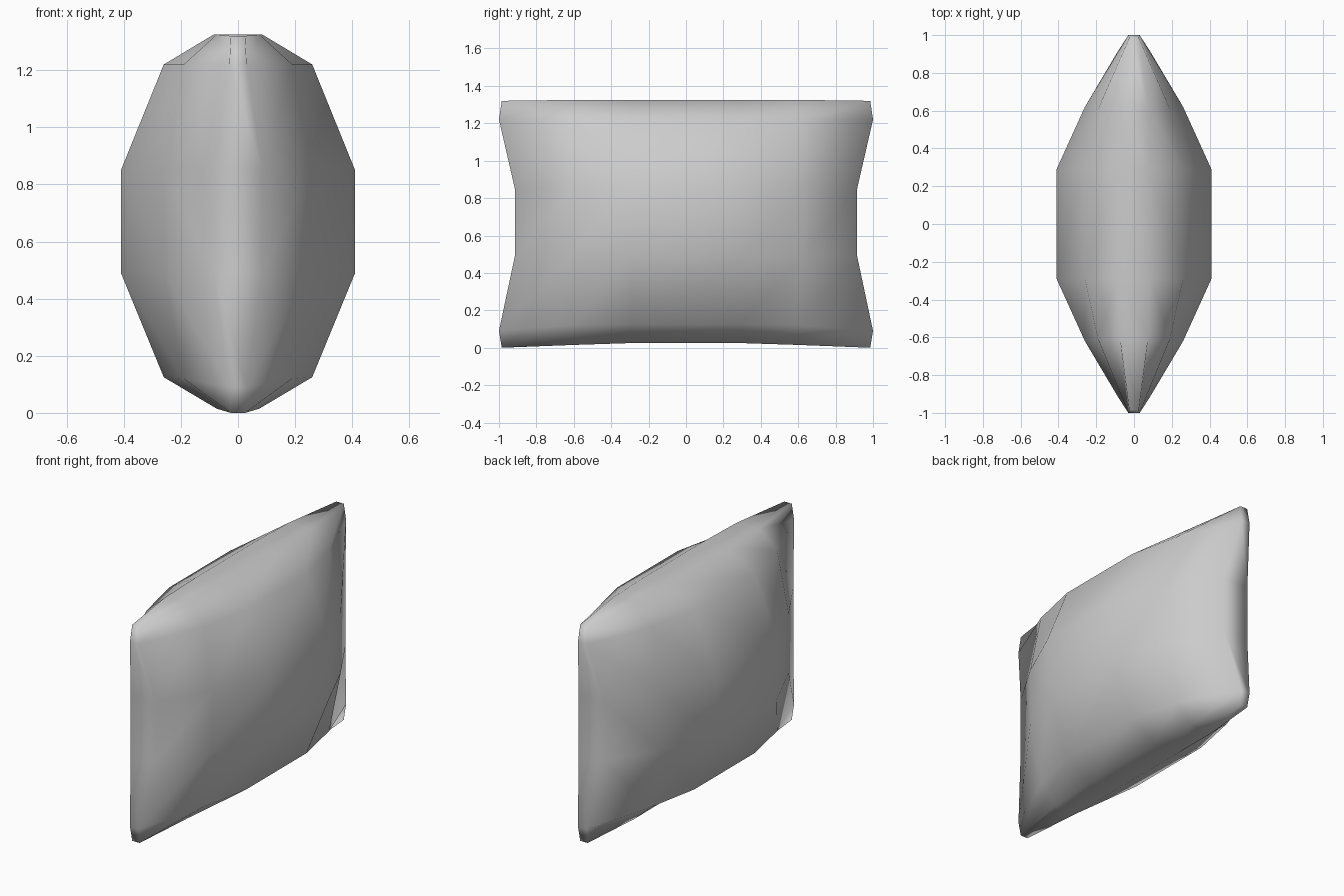
import bpy, bmesh

if "Cube" in bpy.data.objects:
    bpy.data.objects.remove(bpy.data.objects["Cube"])

# Quarter of the cushion: [row from edge][column from side] half thickness
HALF_X = [[0.025, 0.075, 0.085],
          [0.03, 0.19, 0.26],
          [0.085, 0.26, 0.41]]
# side-on outline of the same quarter: y per row/column, z of top and bottom
COL_Y = [[0.985, 0.60, 0.29],
         [1.00, 0.61, 0.29],
         [0.915, 0.62, 0.29]]
TOP_Z = [[1.32, 1.325, 1.325], [1.22, 1.22, 1.22], [0.85, 0.85, 0.85]]
BOT_Z = [[0.0, 0.015, 0.025], [0.09, 0.12, 0.125], [0.49, 0.49, 0.49]]


def point(side, i, j):
    """Point of the 6 x 6 grid on one face (side = -1 or 1)."""
    r, c = min(i, 5 - i), min(j, 5 - j)
    z = (BOT_Z if i < 3 else TOP_Z)[r][c]
    y = COL_Y[r][c] * (-1 if j < 3 else 1)
    return (side * HALF_X[r][c], y, z)


bm = bmesh.new()
grids = {s: [[bm.verts.new(point(s, i, j)) for j in range(6)] for i in range(6)]
         for s in (-1, 1)}

# two bulging faces
for g in grids.values():
    for i in range(5):
        for j in range(5):
            bm.faces.new((g[i][j], g[i][j + 1], g[i + 1][j + 1], g[i + 1][j]))

# narrow seam strip around the border
ring = ([(0, j) for j in range(5)] + [(i, 5) for i in range(5)]
        + [(5, j) for j in range(5, 0, -1)] + [(i, 0) for i in range(5, 0, -1)])
a, b = grids[-1], grids[1]
for (i, j), (k, l) in zip(ring, ring[1:] + ring[:1]):
    bm.faces.new((a[i][j], a[k][l], b[k][l], b[i][j]))

bmesh.ops.recalc_face_normals(bm, faces=bm.faces)
for f in bm.faces:
    f.smooth = True

mesh = bpy.data.meshes.new("cushion")
bm.to_mesh(mesh)
bm.free()
cushion = bpy.data.objects.new("cushion", mesh)
bpy.context.collection.objects.link(cushion)
